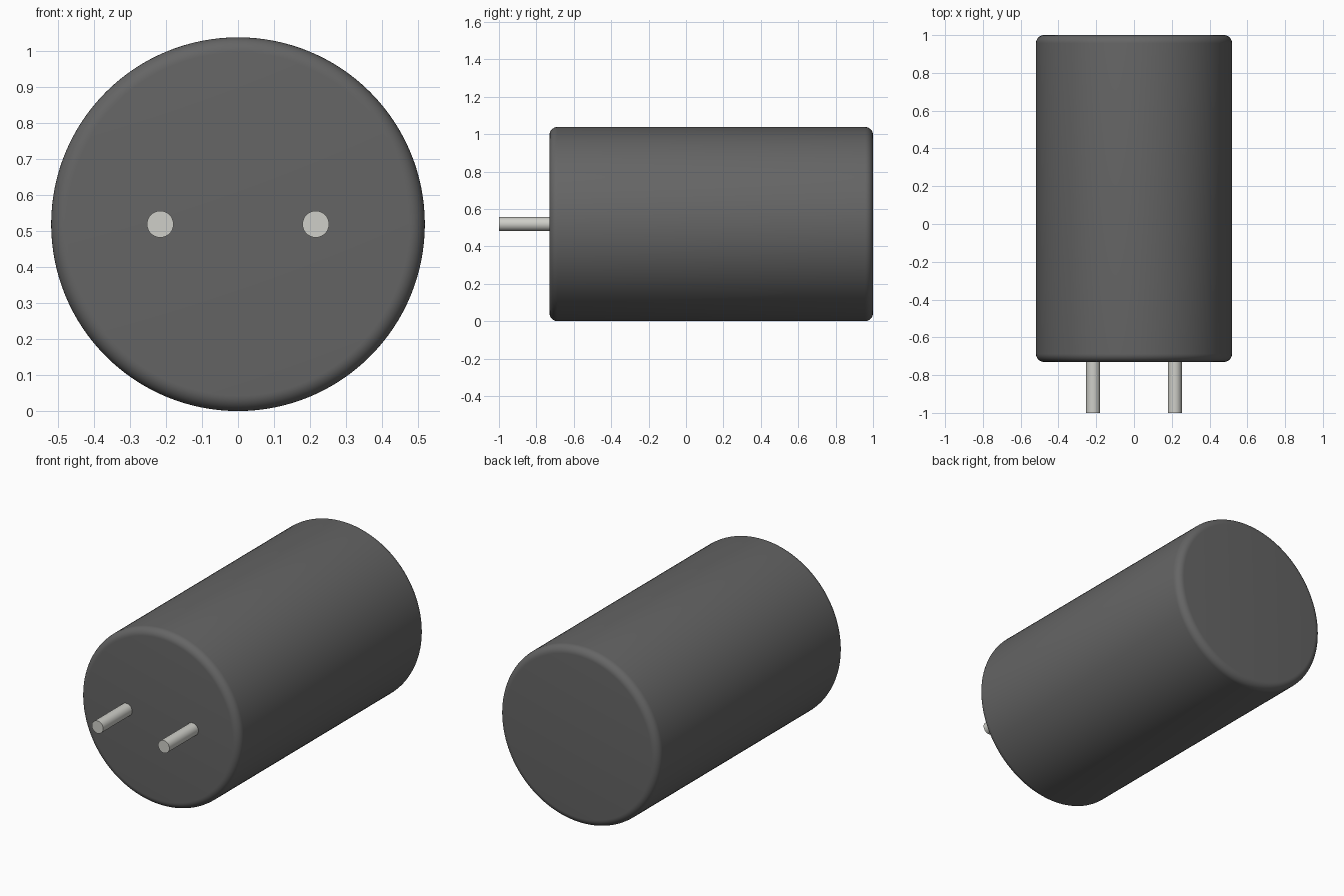
import bpy, math

if "Cube" in bpy.data.objects:
    bpy.data.objects.remove(bpy.data.objects["Cube"])

R = 0.519          # body radius, also height of its axis
FRONT = -0.73      # front face of the body


def material(name, color):
    m = bpy.data.materials.new(name)
    m.diffuse_color = (*color, 1)
    m.use_nodes = True
    m.node_tree.nodes["Principled BSDF"].inputs["Base Color"].default_value = m.diffuse_color
    return m


def rod(name, x, y0, y1, radius, sides, mat):
    """Cylinder lying along y from y0 to y1."""
    bpy.ops.mesh.primitive_cylinder_add(
        vertices=sides, radius=radius, depth=y1 - y0,
        location=(x, (y0 + y1) / 2, R), rotation=(math.pi / 2, 0, 0))
    ob = bpy.context.object
    ob.name = name
    ob.data.materials.append(mat)
    return ob


dark = material("dark_casing", (0.13, 0.13, 0.13))
metal = material("pale_metal", (0.62, 0.62, 0.58))

# Cylindrical casing with rounded rims
body = rod("body", 0, FRONT, 1.0, R, 128, dark)
bevel = body.modifiers.new("rounded_rims", 'BEVEL')
bevel.width = 0.043
bevel.segments = 8
bevel.limit_method = 'ANGLE'
bevel.angle_limit = math.radians(40)
bpy.ops.object.modifier_apply(modifier=bevel.name)
bpy.ops.object.shade_smooth_by_angle(angle=math.radians(30))

# Two contact pins, slightly sunk into the front face
for side, x in (("left", -0.216), ("right", 0.216)):
    rod(side + "_pin", x, -1.0, FRONT + 0.02, 0.037, 32, metal)
    bpy.ops.object.shade_smooth_by_angle(angle=math.radians(30))
